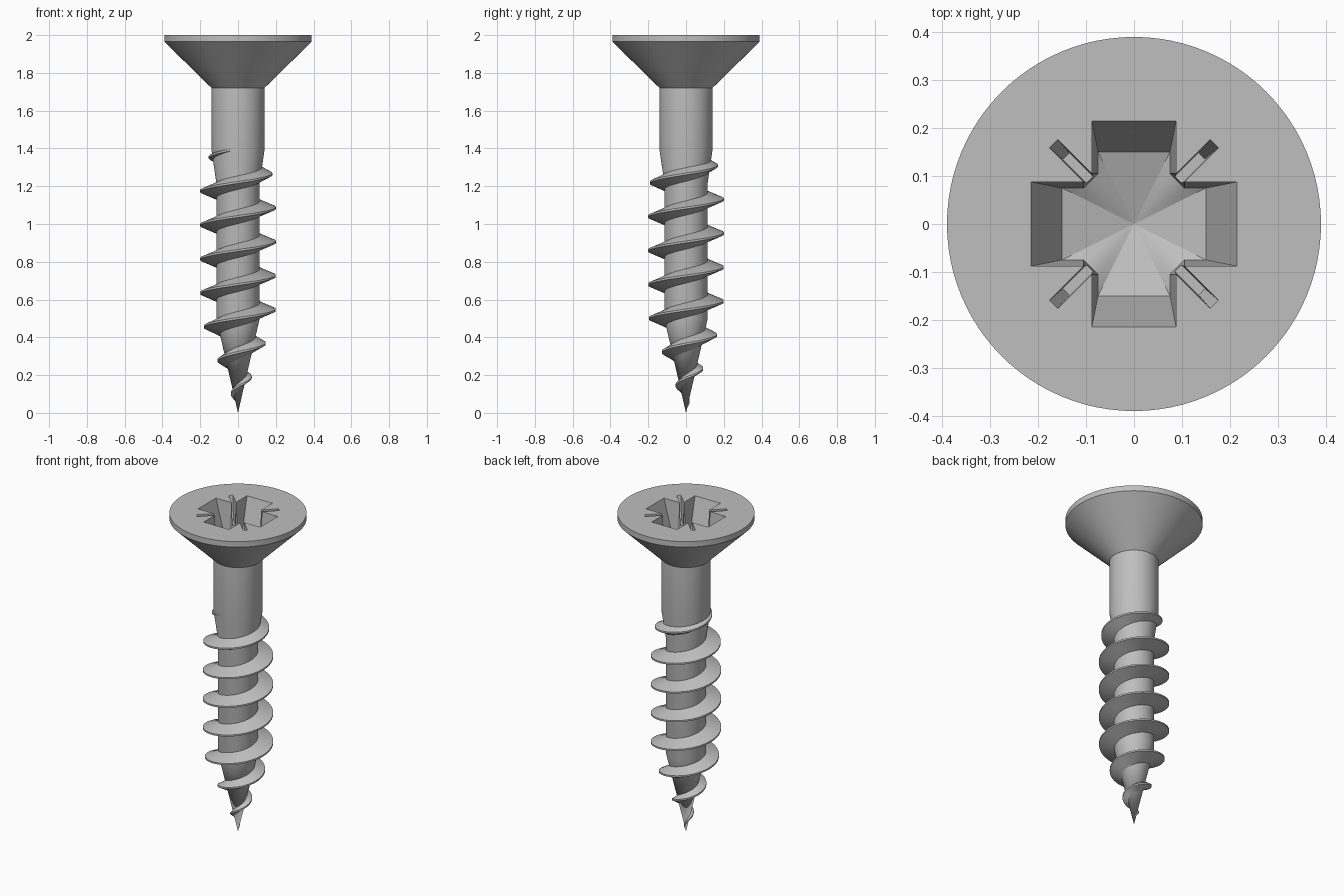
import bpy, bmesh
from math import sin, cos, pi, radians, ceil
from mathutils import Matrix, Vector

if "Cube" in bpy.data.objects:
    bpy.data.objects.remove(bpy.data.objects["Cube"])

steel = bpy.data.materials.new("grey_steel")
steel.use_nodes = True
colour = (0.52, 0.52, 0.52, 1)
steel.diffuse_color = colour
steel.node_tree.nodes["Principled BSDF"].inputs["Base Color"].default_value = colour


def loft(name, rings, caps=(True, True)):
    """Skin a list of equal-length point rings; zero-size rings become points."""
    bm = bmesh.new()
    rows = [[bm.verts.new(p) for p in ring] for ring in rings]
    n = len(rows[0])
    for a, b in zip(rows, rows[1:]):
        for i in range(n):
            j = (i + 1) % n
            bm.faces.new((a[i], a[j], b[j], b[i]))
    for row, cap in zip((rows[0], rows[-1]), caps):
        if cap:
            bm.faces.new(row)
    bmesh.ops.remove_doubles(bm, verts=bm.verts, dist=1e-5)
    bmesh.ops.recalc_face_normals(bm, faces=bm.faces)
    mesh = bpy.data.meshes.new(name)
    bm.to_mesh(mesh)
    bm.free()
    obj = bpy.data.objects.new(name, mesh)
    bpy.context.collection.objects.link(obj)
    mesh.materials.append(steel)
    return obj


def interp(table, z):
    """Piecewise-linear radius at height z from (z, radius) pairs."""
    for (z0, r0), (z1, r1) in zip(table, table[1:]):
        if z <= z1:
            return r0 + (r1 - r0) * max(0, z - z0) / (z1 - z0)
    return table[-1][1]


def smooth(obj, angle):
    bpy.ops.object.select_all(action='DESELECT')
    obj.select_set(True)
    bpy.context.view_layer.objects.active = obj
    bpy.ops.object.shade_smooth_by_angle(angle=radians(angle))


def cut(obj, cutter):
    mod = obj.modifiers.new("cut", 'BOOLEAN')
    mod.operation = 'DIFFERENCE'
    mod.solver = 'EXACT'
    mod.object = cutter
    bpy.context.view_layer.objects.active = obj
    bpy.ops.object.modifier_apply(modifier=mod.name)
    bpy.data.objects.remove(cutter)


# Turned body: point, core, shank and countersunk head
SEG = 96
profile = [(0, 0), (0.5, 0.115), (1.22, 0.115), (1.39, 0.14),
           (1.72, 0.14), (1.965, 0.39), (2, 0.39)]
body = loft("screw_body", [[(r * cos(2 * pi * i / SEG), r * sin(2 * pi * i / SEG), z)
                            for i in range(SEG)] for z, r in profile], (False, True))


# Cross recess with tapered walls, chamfered inner corners and a conical floor
def cross(length, half, corner, z):
    quarter = [(length, half), (corner, half), (half, corner), (half, length)]
    return [Matrix.Rotation(k * pi / 2, 3, 'Z') @ Vector((x, y, z))
            for k in range(4) for x, y in quarter]


cut(body, loft("recess_cutter", [[(0, 0, 1.75)] * 16,
                                 cross(0.15, 0.075, 0.105, 1.8),
                                 cross(0.215, 0.088, 0.105, 2),
                                 cross(0.2183, 0.0887, 0.105, 2.01)], (False, True)))

# Four thin diagonal slots between the arms
for k in range(4):
    turn = Matrix.Rotation(pi / 4 + k * pi / 2, 3, 'Z')
    rings = [[turn @ Vector((x, y, z)) for x, y in
              ((0.08, -w), (end, -w), (end, w), (0.08, w))]
             for z, end, w in ((1.86, 0.2, 0.009), (2, 0.237, 0.012), (2.01, 0.24, 0.012))]
    cut(body, loft("slot_cutter", rings))
smooth(body, 25)

# Helical thread, fading out at the point and into the shank
PITCH, STEPS = 0.18, 64
crest = [(0.03, 0.008), (0.11, 0.042), (0.28, 0.11), (0.41, 0.165),
         (0.5, 0.197), (0.54, 0.2), (1.18, 0.2), (1.265, 0.182), (1.355, 0.155), (1.4, 0.137)]
z_low, z_high = crest[0][0], crest[-1][0]
core = profile[:4]
count = ceil((z_high - z_low) / PITCH * STEPS)
rings = []
for i in range(count + 1):
    z = z_low + (z_high - z_low) * i / count
    a = 2 * pi * (z - 1.085) / PITCH
    outer, inner = interp(crest, z), interp(core, z) * 0.9
    root = 0.008 + 0.034 * min(1, max(0, outer - inner) / 0.07)
    tip = 0.005
    rings.append([(r * cos(a), r * sin(a), z + dz) for r, dz in
                  ((inner, -root), (outer, -tip), (outer, tip), (inner, root))])
smooth(loft("screw_thread", rings), 30)
